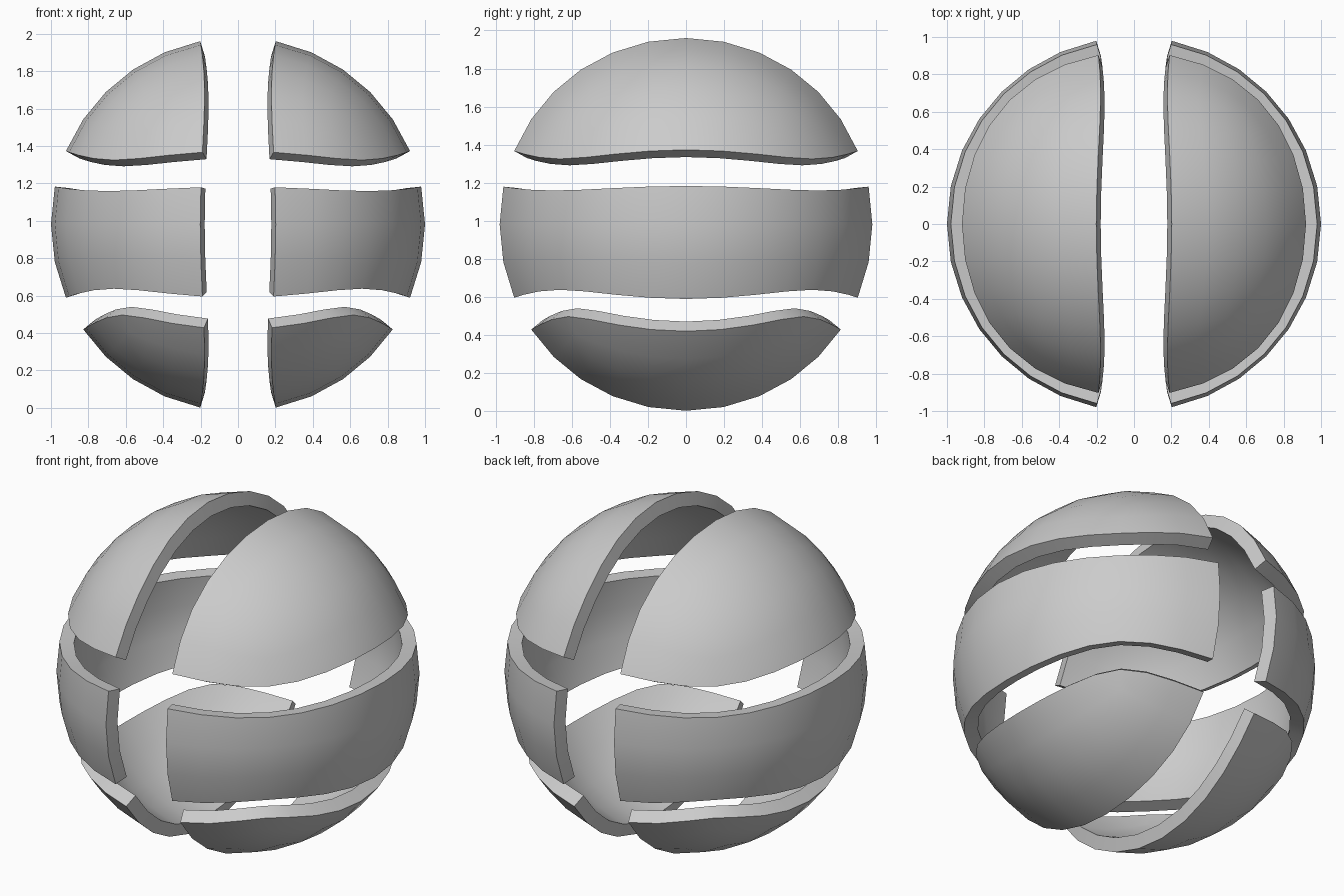
import bpy, bmesh
from mathutils import Vector

if "Cube" in bpy.data.objects:
    bpy.data.objects.remove(bpy.data.objects["Cube"])

THICK = 0.08
CENTRE_Z = 0.981

# Source ball: subdivided cube rounded to a sphere, 8 cells per cube side
bpy.ops.mesh.primitive_cube_add(size=2)
ball = bpy.context.object
sub = ball.modifiers.new("round", 'SUBSURF')
sub.levels = 3
bpy.ops.object.modifier_apply(modifier=sub.name)
for v in ball.data.vertices:
    v.co = v.co.normalized()


def shell_piece(name, side, low, high):
    """Keep the cells on one side of the centre slot within a height band."""
    bm = bmesh.new()
    bm.from_mesh(ball.data)
    drop = []
    for f in bm.faces:
        c = f.calc_center_median()
        if c.x * side < 0.15 or not low < c.z < high:
            drop.append(f)
    bmesh.ops.delete(bm, geom=drop, context='FACES')
    bmesh.ops.translate(bm, verts=bm.verts, vec=Vector((0, 0, CENTRE_Z)))
    mesh = bpy.data.meshes.new(name)
    bm.to_mesh(mesh)
    bm.free()
    obj = bpy.data.objects.new(name, mesh)
    bpy.context.collection.objects.link(obj)
    solid = obj.modifiers.new("thickness", 'SOLIDIFY')
    solid.thickness = THICK
    solid.offset = -1
    bpy.ops.object.select_all(action='DESELECT')
    obj.select_set(True)
    bpy.context.view_layer.objects.active = obj
    bpy.ops.object.modifier_apply(modifier=solid.name)
    bpy.ops.object.shade_smooth_by_angle(angle=0.6)


# Upper caps, middle bands and lower caps, left and right of the slot
bands = {"upper_cap": (0.34, 2), "middle_band": (-0.35, 0.19), "lower_cap": (-2, -0.505)}
for band, (low, high) in bands.items():
    for side, label in ((-1, "left"), (1, "right")):
        shell_piece(f"{band}_{label}", side, low, high)

bpy.data.objects.remove(ball, do_unlink=True)
